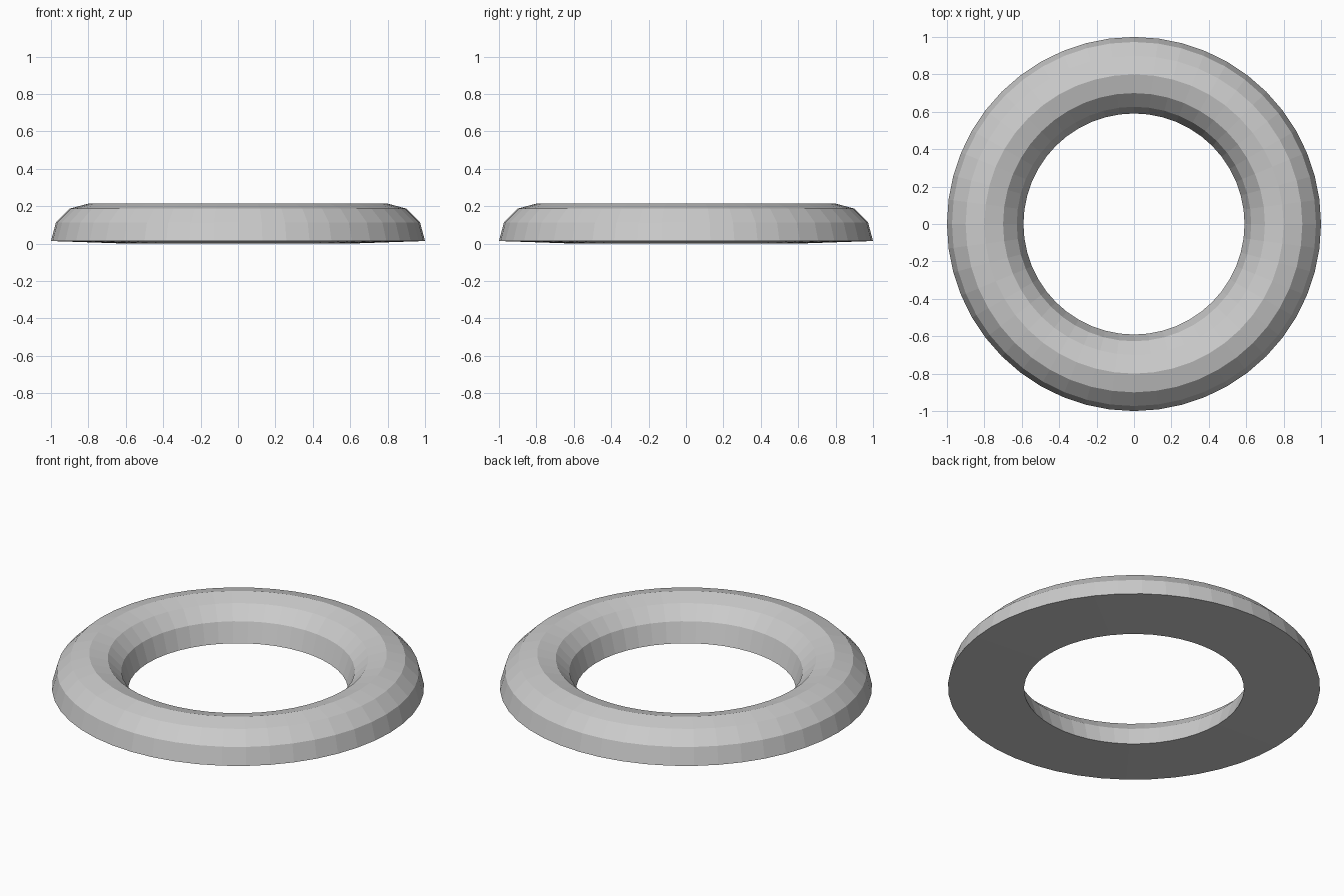
import bpy, bmesh, math

if "Cube" in bpy.data.objects:
    bpy.data.objects.remove(bpy.data.objects["Cube"])

SEGMENTS = 48
MAJOR, MINOR, LIFT = 0.8, 0.2, 0.014

# Half-round cross-section (radius, height), from outer rim over the top to the inner rim
profile = [(MAJOR + MINOR * math.cos(math.radians(a)),
            LIFT + MINOR * math.sin(math.radians(a))) for a in range(0, 180, 30)]
# Inner rim dips to the ground, so the underside is very slightly conical
profile.append((0.591, 0.0))

# Sweep the closed section around z
bm = bmesh.new()
rings = []
for i in range(SEGMENTS):
    t = 2 * math.pi * i / SEGMENTS
    rings.append([bm.verts.new((r * math.cos(t), r * math.sin(t), z)) for r, z in profile])
n = len(profile)
for i in range(SEGMENTS):
    a, b = rings[i], rings[(i + 1) % SEGMENTS]
    for j in range(n):
        k = (j + 1) % n
        bm.faces.new((a[j], b[j], b[k], a[k]))
bmesh.ops.recalc_face_normals(bm, faces=bm.faces)

mesh = bpy.data.meshes.new("half_round_ring")
bm.to_mesh(mesh)
bm.free()
ring = bpy.data.objects.new("half_round_ring", mesh)
bpy.context.collection.objects.link(ring)
